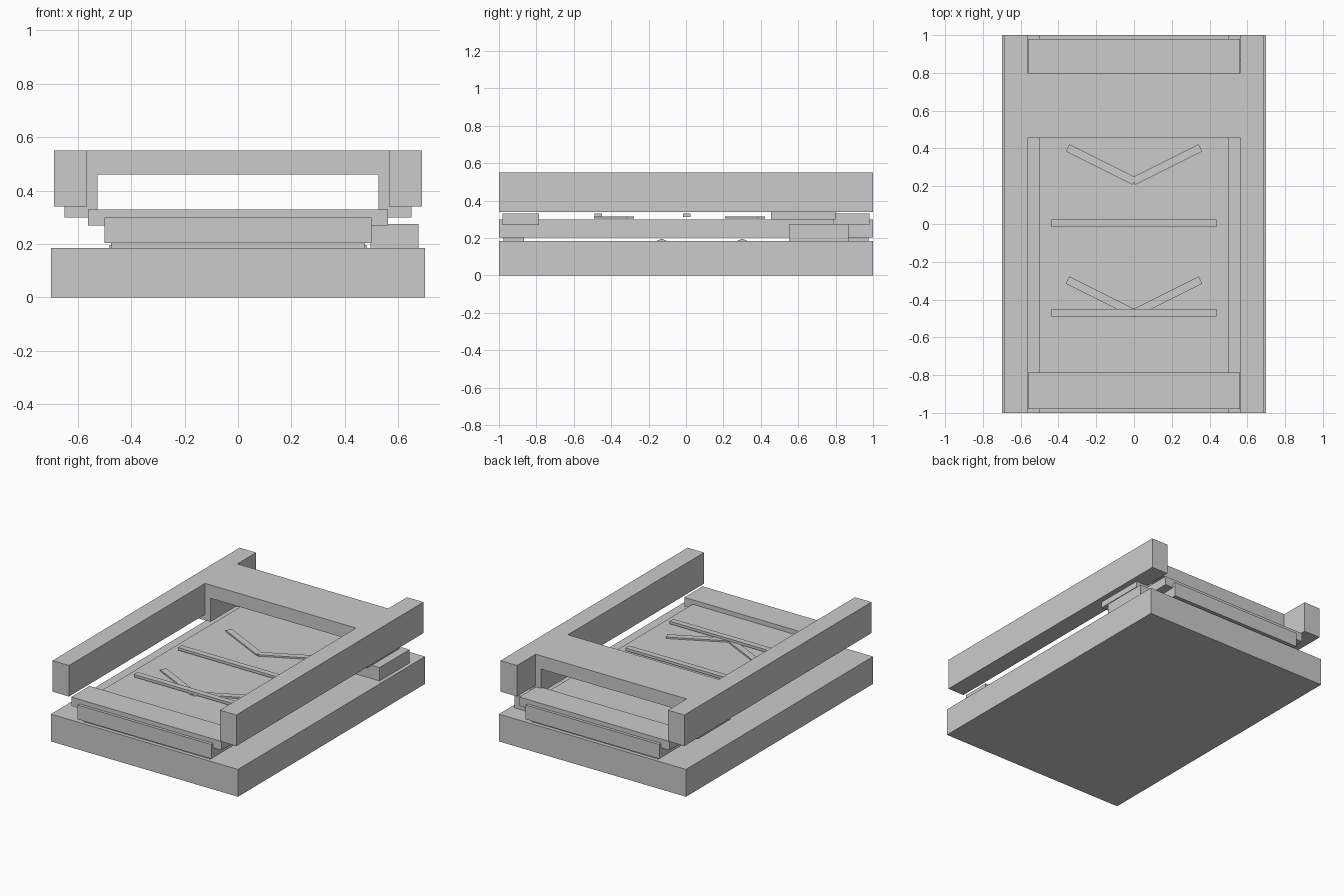
import bpy, math

if "Cube" in bpy.data.objects:
    bpy.data.objects.remove(bpy.data.objects["Cube"])


def box(name, x, y, z, turn=0):
    """Box from (min, max) ranges, optionally turned about its own z axis."""
    bpy.ops.mesh.primitive_cube_add(
        size=1, location=[sum(r) / 2 for r in (x, y, z)], rotation=(0, 0, turn))
    ob = bpy.context.object
    ob.name = name
    ob.scale = [r[1] - r[0] for r in (x, y, z)]
    bpy.ops.object.transform_apply(location=False, rotation=True, scale=True)
    return ob


def prism(name, profile, y0, y1):
    """Extrude an xz outline along y."""
    n = len(profile)
    verts = [(x, y, z) for y in (y0, y1) for x, z in profile]
    faces = [tuple(range(n)), tuple(range(2 * n - 1, n - 1, -1))]
    faces += [(i, i + n, (i + 1) % n + n, (i + 1) % n) for i in range(n)]
    me = bpy.data.meshes.new(name)
    me.from_pydata(verts, [], faces)
    ob = bpy.data.objects.new(name, me)
    bpy.context.collection.objects.link(ob)
    return ob


# Base block, sliding slab and side block
box("base", (-0.7, 0.7), (-1, 1), (0, 0.185))
box("slab", (-0.5, 0.5), (-1, 1), (0.203, 0.30))
box("side_block", (0.495, 0.675), (0.55, 0.87), (0.185, 0.275))

# Side rails
for s, side in ((-1, "left"), (1, "right")):
    box(side + "_rail", sorted((s * 0.565, s * 0.688)), (-1, 1), (0.34, 0.55))

# Arched bridge between the rails
prism("bridge", [(-0.65, 0.30), (-0.65, 0.345), (-0.57, 0.345), (-0.57, 0.55),
                 (0.57, 0.55), (0.57, 0.345), (0.65, 0.345), (0.65, 0.30),
                 (0.525, 0.30), (0.525, 0.46), (-0.525, 0.46), (-0.525, 0.30)],
      0.455, 0.80)

# Clamping bars and spacers under both slab ends
for s, end in ((-1, "front"), (1, "back")):
    box(end + "_bar", (-0.562, 0.562), sorted((s * 0.785, s * 0.98)), (0.27, 0.33))
    box(end + "_spacer", (-0.475, 0.475), sorted((s * 0.865, s * 0.975)), (0.183, 0.205))

# Rollers sunk into the base
for y in (-0.13, 0.30):
    bpy.ops.mesh.primitive_cylinder_add(
        vertices=8, radius=0.06, depth=0.96, location=(0, y, 0.136),
        rotation=(0, math.pi / 2, 0))
    bpy.context.object.name = "roller"

# Straight strips and V-shaped strips on the slab
for y in (0.003, -0.47):
    box("straight_strip", (-0.437, 0.437), (y - 0.02, y + 0.02), (0.312, 0.33))
for y in (0.315, -0.385):
    for s in (-1, 1):
        x = s * 0.175
        box("angled_strip", (x - 0.198, x + 0.198), (y - 0.021, y + 0.021),
            (0.304, 0.314), s * math.radians(26.6))
